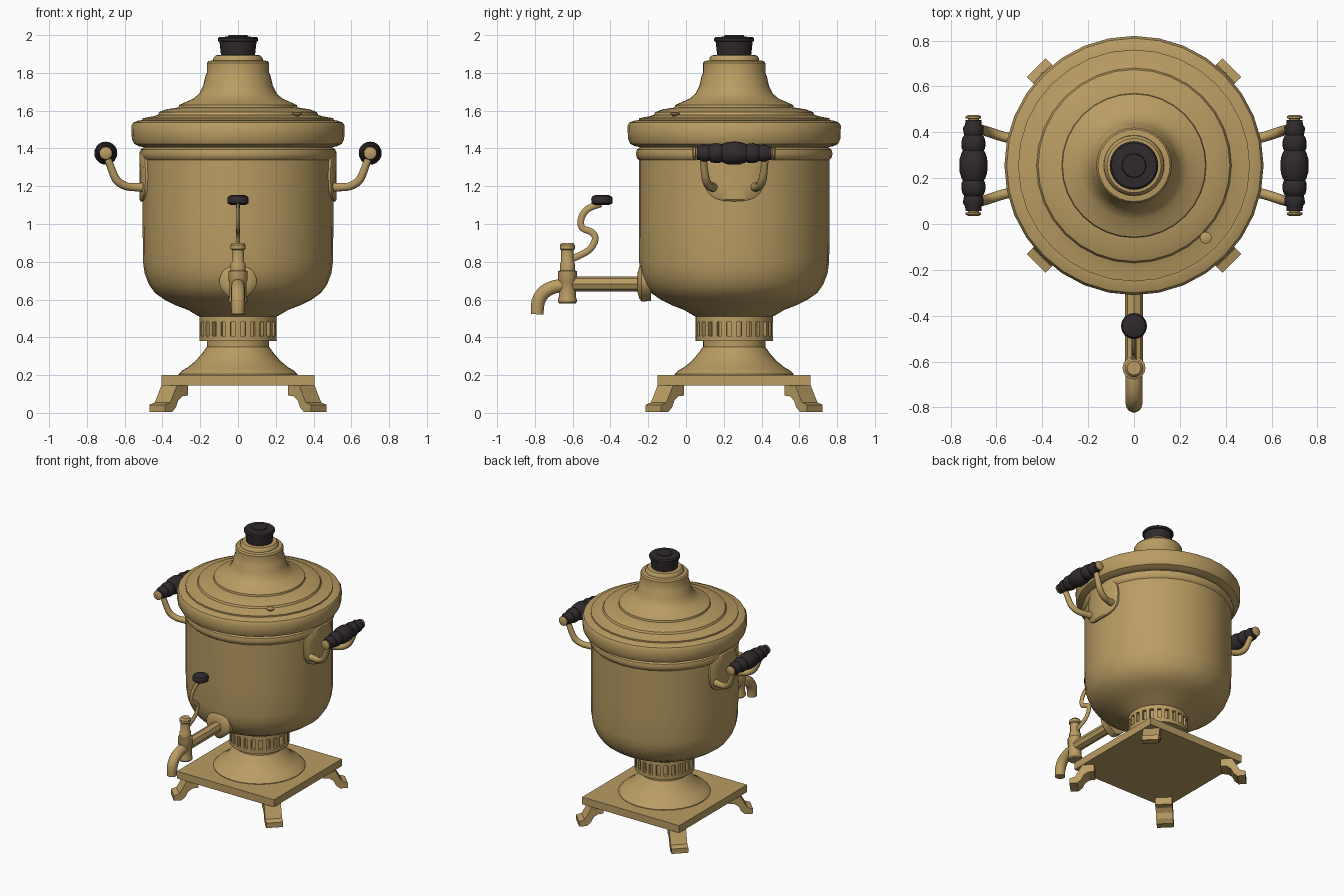
import bpy, bmesh, math
from mathutils import Vector, Matrix

if "Cube" in bpy.data.objects:
    bpy.data.objects.remove(bpy.data.objects["Cube"])

CY = 0.255  # depth position of the main axis


def material(name, rgb):
    m = bpy.data.materials.new(name)
    m.diffuse_color = (*rgb, 1)
    m.use_nodes = True
    m.node_tree.nodes["Principled BSDF"].inputs["Base Color"].default_value = m.diffuse_color
    return m


BRASS = material("brass", (0.49, 0.335, 0.125))
BLACK = material("dark wood", (0.030, 0.023, 0.025))


def finish(name, bm, mat, smooth=35):
    bmesh.ops.remove_doubles(bm, verts=bm.verts, dist=1e-5)
    bmesh.ops.recalc_face_normals(bm, faces=bm.faces)
    me = bpy.data.meshes.new(name)
    bm.to_mesh(me)
    bm.free()
    me.materials.append(mat)
    ob = bpy.data.objects.new(name, me)
    bpy.context.collection.objects.link(ob)
    if smooth:
        bpy.ops.object.select_all(action='DESELECT')
        ob.select_set(True)
        bpy.context.view_layer.objects.active = ob
        bpy.ops.object.shade_smooth_by_angle(angle=math.radians(smooth))
    return ob


def bridge(bm, rings):
    for a, b in zip(rings, rings[1:]):
        n = len(a)
        for i in range(n):
            bm.faces.new((a[i], a[(i + 1) % n], b[(i + 1) % n], b[i]))
    bm.faces.new(rings[0][::-1])
    bm.faces.new(rings[-1])


def lathe(name, profile, mat, loc=(0, CY, 0), n=32, axis='Z', smooth=35):
    """Turn (radius, height) points about an axis, closing both ends."""
    bm = bmesh.new()
    rings = [[bm.verts.new((r * math.cos(2 * math.pi * i / n), r * math.sin(2 * math.pi * i / n), z))
              for i in range(n)] for r, z in profile]
    bridge(bm, rings)
    rot = Matrix.Rotation(-math.pi / 2, 4, 'X') if axis == 'Y' else Matrix()
    bm.transform(Matrix.Translation(loc) @ rot)
    return finish(name, bm, mat, smooth)


def tube(name, pts, radii, mat, n=10, flat=1.0, steps=3):
    """Sweep a round section along a smoothed path; flat narrows it sideways."""
    p = [Vector(q) for q in pts]
    path, rad = [], []
    for i in range(len(p) - 1):
        a, b, c, d = p[max(i - 1, 0)], p[i], p[i + 1], p[min(i + 2, len(p) - 1)]
        for k in range(steps):
            t = k / steps
            path.append(0.5 * (2 * b + (c - a) * t + (2 * a - 5 * b + 4 * c - d) * t * t
                               + (3 * b - a - 3 * c + d) * t ** 3))
            rad.append(radii[i] + (radii[i + 1] - radii[i]) * t)
    path.append(p[-1])
    rad.append(radii[-1])
    bm, rings = bmesh.new(), []
    side = None
    for i, q in enumerate(path):
        tan = (path[min(i + 1, len(path) - 1)] - path[max(i - 1, 0)]).normalized()
        if side is None:
            side = Vector((1, 0, 0)) if abs(tan.x) < 0.5 else Vector((0, 1, 0))
        side = (side - tan * side.dot(tan)).normalized()
        up = tan.cross(side)
        rings.append([bm.verts.new(q + rad[i] * (side * flat * math.cos(2 * math.pi * j / n)
                                                 + up * math.sin(2 * math.pi * j / n))) for j in range(n)])
    bridge(bm, rings)
    return finish(name, bm, mat, 50)


# Square base plate
bm = bmesh.new()
bmesh.ops.create_cube(bm, size=1, matrix=Matrix.Translation((0, CY, 0.173)) @ Matrix.Diagonal((0.81, 0.81, 0.055, 1)))
finish("base_plate", bm, BRASS, 0)

# Bracket feet on the four diagonals
foot = [(.433, .147), (.433, .092), (.475, .088), (.505, .066), (.522, .03), (.55, .006),
        (.604, .006), (.604, .043), (.566, .055), (.543, .095), (.515, .147)]
for k in range(4):
    bm = bmesh.new()
    rings = [[bm.verts.new((r, w, z)) for r, z in foot] for w in (-.058, .058)]
    bridge(bm, rings)
    bm.transform(Matrix.Translation((0, CY, 0)) @ Matrix.Rotation(math.radians(45 + 90 * k), 4, 'Z'))
    finish(f"foot_{k + 1}", bm, BRASS, 0)

# Flared pedestal
lathe("pedestal", [(.315, .195), (.315, .205), (.295, .225), (.265, .242), (.225, .275), (.19, .315),
                   (.165, .35), (.165, .39)], BRASS)

# Slotted collar: alternate faces of the middle band are pushed inwards
bm = bmesh.new()
n = 48
rings = [[bm.verts.new((.205 * math.cos(2 * math.pi * (i + .5) / n), .205 * math.sin(2 * math.pi * (i + .5) / n) + CY, z))
          for i in range(n)] for z in (.38, .408, .482, .515)]
bridge(bm, rings)
bm.faces.ensure_lookup_table()
slots = [bm.faces[n + i] for i in range(0, n, 2)]
bmesh.ops.inset_individual(bm, faces=slots, thickness=.0005, depth=0)
walls = bmesh.ops.extrude_discrete_faces(bm, faces=slots)['faces']
for f in walls:
    c = f.calc_center_median() - Vector((0, CY, 0))
    d = Vector((c.x, c.y, 0)).normalized() * -.025
    bmesh.ops.translate(bm, verts=f.verts, vec=d)
finish("slotted_collar", bm, BRASS, 25)

# Boiler body with top bead
lathe("body", [(.19, .505), (.215, .515), (.265, .545), (.33, .57), (.39, .60), (.44, .635), (.472, .68),
               (.495, .74), (.503, .80), (.505, 1.0), (.505, 1.34), (.515, 1.35), (.521, 1.372),
               (.515, 1.395), (.50, 1.405), (.50, 1.43)], BRASS)

# Stepped lid with chimney
lathe("lid", [(.49, 1.405), (.525, 1.412), (.55, 1.424), (.562, 1.45), (.565, 1.52), (.555, 1.537),
              (.525, 1.548), (.505, 1.55), (.505, 1.56), (.45, 1.57), (.425, 1.578), (.418, 1.592), (.38, 1.607), (.315, 1.617),
              (.312, 1.63), (.285, 1.642), (.235, 1.664), (.205, 1.69), (.185, 1.73), (.172, 1.785),
              (.165, 1.80), (.165, 1.852), (.157, 1.863), (.132, 1.866), (.13, 1.88), (.118, 1.893),
              (.08, 1.896)], BRASS)
lathe("chimney_cap", [(.09, 1.893), (.098, 1.965), (.106, 1.968), (.106, 1.982), (.098, 1.99), (.053, 1.992),
                      (.05, 2.0)], BLACK)
lathe("steam_vent", [(.011, 1.56), (.011, 1.575), (.026, 1.58), (.026, 1.588), (.018, 1.592)], BRASS,
      (.313, -.06, 0), 12)

# Side handles
half = [(0, .061), (.03, .060), (.055, .052), (.065, .046), (.075, .051), (.10, .053), (.122, .048),
        (.132, .040), (.145, .044), (.165, .045), (.18, .036), (.198, .035)]
grip = [(r, -t) for t, r in half[:0:-1]] + [(r, t) for t, r in half]
for s, side in ((-1, "left"), (1, "right")):
    lathe(f"{side}_grip", grip, BLACK, (s * .70, CY, 1.375), 20, 'Y')
    for e in (-1, 1):
        lathe(f"{side}_grip_cap_{'front' if e < 0 else 'back'}",
              [(.024, e * .19), (.024, e * .203), (.034, e * .206), (.034, e * .214), (.022, e * .22)],
              BRASS, (s * .70, CY, 1.375), 16, 'Y')
        tube(f"{side}_handle_arm_{'front' if e < 0 else 'back'}",
             [(s * .70, CY + e * .165, 1.375), (s * .675, CY + e * .16, 1.305), (s * .645, CY + e * .15, 1.235),
              (s * .60, CY + e * .135, 1.203), (s * .555, CY + e * .122, 1.195), (s * .49, CY + e * .11, 1.195)],
             [.02, .02, .022, .022, .022, .027], BRASS)
    # Curved shield plate hugging the body
    bm = bmesh.new()
    rings = []
    for f, R in ((1, .49), (1, .515), (.93, .522), (.5, .522), (.05, .522)):
        ring = []
        for i in range(32):
            a = 2 * math.pi * i / 32
            c, v = math.cos(a), math.sin(a)
            u = f * .16 * math.copysign(abs(c) ** .7, c) / R
            z = 1.255 + f * .135 * math.copysign(abs(v) ** .7, v)
            ring.append(bm.verts.new((s * R * math.cos(u), CY + R * math.sin(u), z)))
        rings.append(ring)
    bridge(bm, rings)
    finish(f"{side}_shield", bm, BRASS)

# Tap: wall flange, faceted pipe, valve, spout
fl = lathe("tap_flange", [(.098, .05), (.1, .0), (.085, -.012), (.05, -.022)], BRASS, (0, -.235, .69), 24, 'Y')
for v in fl.data.vertices:
    if v.co.z < .69:
        v.co.x *= 1 - .45 * ((.69 - v.co.z) / .1) ** 2
lathe("tap_pipe", [(.04, -.60), (.04, -.23)], BRASS, (0, 0, .683), 8, 'Y', 20)
lathe("tap_valve", [(.044, .58), (.05, .588), (.05, .60), (.045, .615), (.045, .69), (.05, .70), (.05, .75),
                    (.04, .755), (.04, .79), (.033, .80), (.033, .862), (.04, .868), (.04, .888), (.03, .90)],
      BRASS, (0, -.628, 0), 16)
tube("spout", [(0, -.63, .675), (0, -.695, .668), (0, -.75, .64), (0, -.782, .59), (0, -.788, .522)],
     [.036, .036, .037, .037, .034], BRASS, 14)

# Curly tap key with dark knob
tube("tap_key", [(0, -.62, .81), (0, -.575, .828), (0, -.51, .865), (0, -.48, .92), (0, -.50, .957), (0, -.55, .98),
                 (0, -.555, 1.03), (0, -.52, 1.08), (0, -.45, 1.108)],
     [.018] * 9, BRASS, 8, .6)
lathe("tap_key_knob", [(.038, 1.10), (.055, 1.11), (.057, 1.135), (.05, 1.147), (.035, 1.153)], BLACK,
      (0, -.445, 0), 16)
